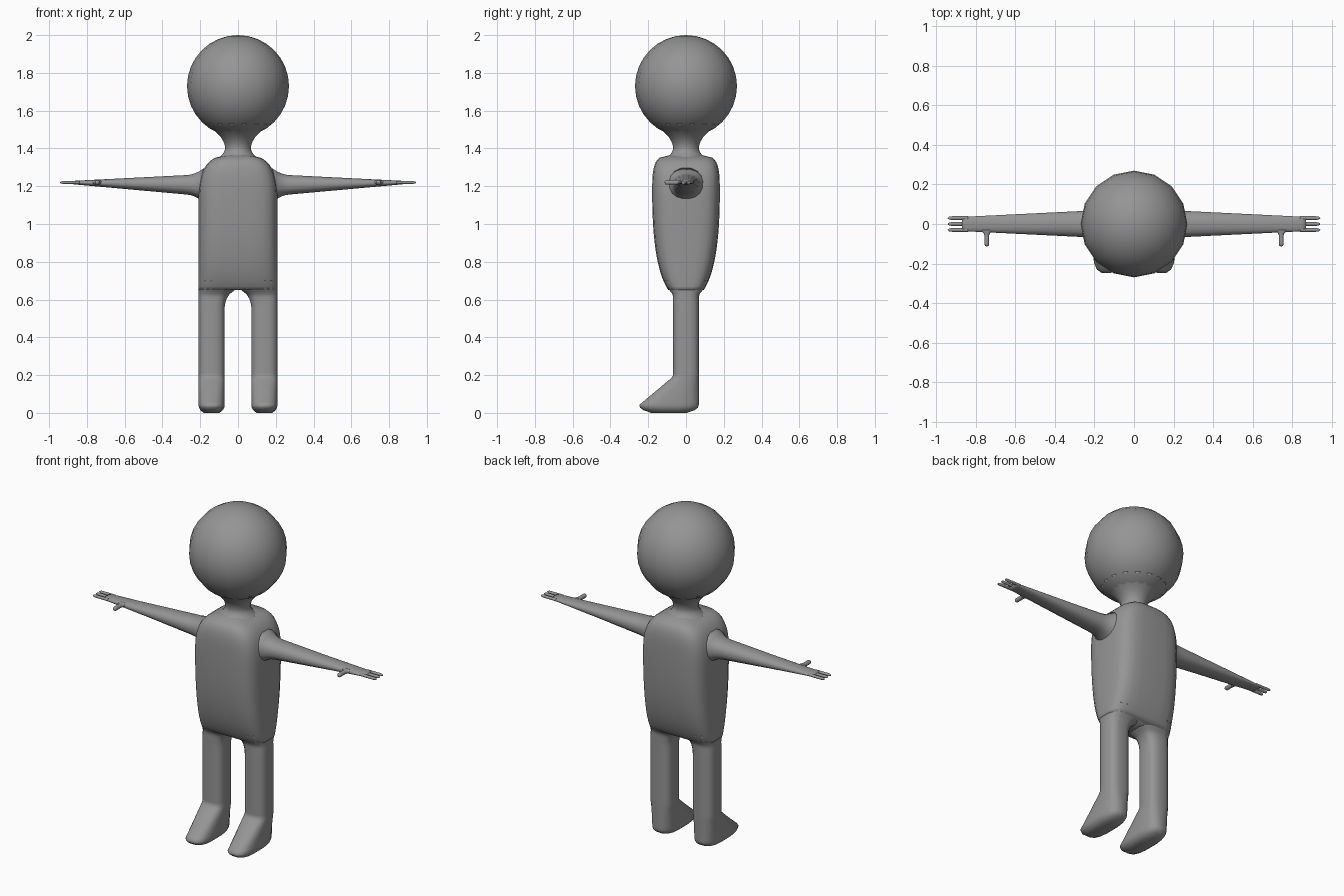
import bpy, bmesh, math
from mathutils import Vector

cube = bpy.data.objects.get("Cube")
if cube:
    bpy.data.objects.remove(cube)

SHADE = 0.3
grey = bpy.data.materials.new("plain grey")
grey.use_nodes = True
grey.diffuse_color = (SHADE, SHADE, SHADE, 1)
grey.node_tree.nodes["Principled BSDF"].inputs["Base Color"].default_value = grey.diffuse_color

HALF_WIDTH = 0.21
HALF_DEPTH = 0.18
LEG_RADIUS = 0.07
HAND_HEIGHT = 1.22


def dome(t, power):
    """Rounded fall-off from one to nearly zero as t goes from zero to one."""
    t = min(max(t, 0), 0.999)
    return (1 - t ** power) ** (1 / power)


def signed_power(value, exponent):
    return math.copysign(abs(value) ** exponent, value)


def finish(name, bm, mirrored):
    """Turn the bmesh into a smooth grey object, mirrored across x if asked."""
    bmesh.ops.recalc_face_normals(bm, faces=bm.faces)
    mesh = bpy.data.meshes.new(name)
    bm.to_mesh(mesh)
    bm.free()
    mesh.materials.append(grey)
    mesh.shade_smooth()
    part = bpy.data.objects.new(name, mesh)
    bpy.context.collection.objects.link(part)
    if mirrored:
        mirror = part.modifiers.new("other side", "MIRROR")
        mirror.use_mirror_merge = False


def loft(name, start, end, section, place, squareness=2, rings=24, sides=16, mirrored=True):
    """Skin rounded-square sections given by section(s): centre u, v and half size u, v."""
    bm = bmesh.new()
    previous = None
    for k in range(rings + 1):
        s = start + (end - start) * k / rings
        centre_u, centre_v, half_u, half_v = section(s)
        ring = []
        for i in range(sides):
            angle = math.tau * (i + 0.5) / sides
            u = centre_u + half_u * signed_power(math.cos(angle), 2 / squareness)
            v = centre_v + half_v * signed_power(math.sin(angle), 2 / squareness)
            ring.append(bm.verts.new(place(s, u, v)))
        if previous:
            for i in range(sides):
                j = (i + 1) % sides
                bm.faces.new((previous[i], previous[j], ring[j], ring[i]))
        else:
            bm.faces.new(ring)
        previous = ring
    bm.faces.new(previous)
    finish(name, bm, mirrored)


def upright(s, u, v):
    return Vector((u, v, s))


def sideways(s, u, v):
    return Vector((s, u, v))


def forwards(s, u, v):
    return Vector((u, -s, v))


# Torso: boxy section, rounded shoulders above and tapering depth at the hips
def hip_depth(z):
    return HALF_DEPTH * dome((1.2 - z) / 0.6, 2.5)


def torso_section(z):
    shoulder = (z - 1.1) / 0.27
    return 0, 0, HALF_WIDTH * dome(shoulder, 3), hip_depth(z) * dome(shoulder, 5)


loft("torso", 0.65, 1.37, torso_section, upright, squareness=4, rings=36, sides=24, mirrored=False)


# Neck: narrow in the middle, flaring into the shoulders and the head
def neck_section(z):
    offset = z - 1.4
    flare = 6.5 if offset > 0 else 15
    radius = LEG_RADIUS + flare * offset ** 2
    return 0, 0, radius, radius


loft("neck", 1.35, 1.53, neck_section, upright, mirrored=False)

# Head
head = bmesh.new()
bmesh.ops.create_uvsphere(head, u_segments=16, v_segments=16, radius=0.27)
bmesh.ops.translate(head, verts=head.verts, vec=(0, 0, 1.73))
finish("head", head, False)


# Legs: straight shaft, sloping foot in front, widening inwards to form the crotch
def leg_section(z):
    inner = LEG_RADIUS * dome((z - 0.55) / 0.1, 2)
    back = max(LEG_RADIUS, hip_depth(z) * 0.95)
    front = max(back, min(0.25, 0.3 - 1.2 * z))
    sole = dome((0.04 - z) / 0.05, 2)
    return ((HALF_WIDTH + inner) / 2, (back - front) / 2,
            (HALF_WIDTH - inner) / 2 * sole, (back + front) / 2 * sole)


loft("legs", 0, 0.7, leg_section, upright, squareness=3, rings=50)


# Arms: flat taper towards the palm, with a fillet at the shoulder
def arm_section(x):
    fillet = 4 * max(0, 0.27 - x) ** 2
    return (0, HAND_HEIGHT - 0.02 * (0.9 - x),
            0.05 * (1.6 - x) + fillet, 0.072 * (1 - x) + fillet)


loft("arms", 0.18, 0.87, arm_section, sideways, squareness=2.3, rings=30)


# Fingers: three slim rounded rods
for label, y in (("front", -0.03), ("middle", 0), ("back", 0.03)):
    def finger_section(x):
        radius = 0.01 * dome((x - 0.92) / 0.023, 2)
        return y, HAND_HEIGHT, radius, radius * 0.8

    loft(label + "_fingers", 0.84, 0.943, finger_section, sideways, sides=8)


# Thumbs: short rods pointing forwards, webbed into the hand
def thumb_section(s):
    web = 30 * max(0, 0.06 - s) ** 2
    radius = 0.013 * dome((s - 0.1) / 0.014, 2)
    return 0.745, HAND_HEIGHT, radius + web, radius


loft("thumbs", 0.03, 0.114, thumb_section, forwards, sides=8)
